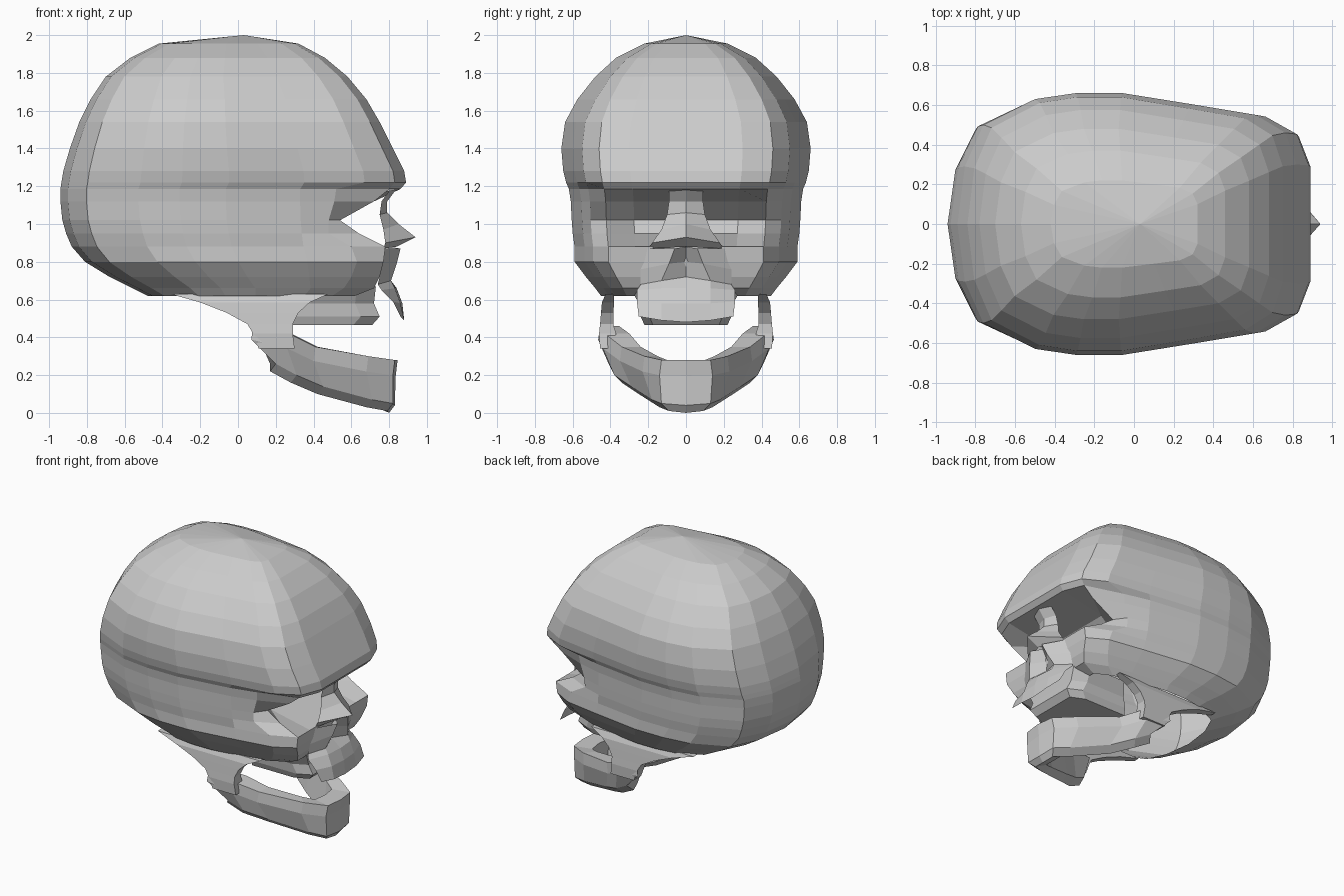
import bpy, bmesh


def make(name, rings, closed=True, caps=True, tip=None):
    """Skin a list of equal-length point rows into one flat-shaded object."""
    bm = bmesh.new()
    vs = [[bm.verts.new(p) for p in r] for r in rings]
    n = len(vs[0])
    for a, b in zip(vs, vs[1:]):
        for i in range(n if closed else n - 1):
            j = (i + 1) % n
            bm.faces.new((a[i], a[j], b[j], b[i]))
    if caps:
        bm.faces.new(vs[-1])
        bm.faces.new(vs[0])
    if tip is not None:
        t = bm.verts.new(tip)
        for i in range(n):
            bm.faces.new((t, vs[0][i], vs[0][(i + 1) % n]))
    bmesh.ops.recalc_face_normals(bm, faces=bm.faces[:])
    me = bpy.data.meshes.new(name)
    bm.to_mesh(me)
    bm.free()
    ob = bpy.data.objects.new(name, me)
    bpy.context.collection.objects.link(ob)
    return ob


def mirror_row(half):
    """Half row starting on y = 0 -> full row across the face."""
    return [(x, -y, z) for x, y, z in half[:0:-1]] + list(half)


# Cranium: one rounded-rectangle plan scaled per level, clipped at the face,
# open underneath
plan = [(.89, 0), (.89, .30), (.83, .46), (.67, .55), (.35, .60), (-.05, .66),
        (-.30, .66), (-.52, .63), (-.80, .50), (-.90, .29), (-.94, 0)]
loop = plan + [(x, -y) for x, y in plan[-2:0:-1]]
# z, back x, front x, half width, face clip x, socket depth, temple clip x
levels = [
    (1.955, -.42, .32, .22, 9, 0, 9), (1.88, -.57, .46, .37, 9, 0, 9),
    (1.78, -.70, .58, .48, 9, 0, 9), (1.66, -.78, .68, .575, 9, 0, 9),
    (1.54, -.84, .75, .64, 9, 0, 9), (1.40, -.89, .82, .66, 9, 0, 9),
    (1.28, -.925, .88, .65, 9, 0, 9), (1.22, -.935, .89, .635, 9, 0, 9),
    (1.185, -.94, .86, .62, 9, 0, .52), (1.12, -.94, .86, .61, .72, .20, .51),
    (1.02, -.93, .86, .605, .54, .14, .48), (.95, -.91, .86, .60, .64, .18, .48),
    (.88, -.88, .86, .59, .78, 0, .60), (.80, -.81, .86, .59, .77, 0, .63),
    (.72, -.68, .82, .53, .75, 0, .60), (.66, -.56, .78, .48, .72, 0, .56),
    (.62, -.48, .70, .45, .62, 0, .50)]
rings = []
for z, x0, x1, w, clip, deep, temple in levels:
    ring = []
    for px, py in loop:
        x = x0 + (px + .94) / 1.83 * (x1 - x0)
        c = clip - (deep if px > .8 and abs(py) < .4 else 0)
        if px < .8:
            c = temple
        ring.append((min(x, c), py / .66 * w, z))
    rings.append(ring)
make("cranium", rings, caps=False, tip=(.03, 0, 2.0))

# Nasal bridge
nose = [[(.85, 0, 1.20), (.82, .09, 1.20)], [(.79, 0, 1.12), (.76, .09, 1.12)],
        [(.79, 0, 1.06), (.75, .10, 1.05)], [(.85, 0, 1.00), (.77, .13, .97)],
        [(.94, 0, .93), (.78, .18, .90)], [(.84, 0, .88), (.77, .20, .87)]]
make("nasal_bridge", [mirror_row(r) for r in nose], False, False)

# Nasal opening and upper front teeth
upper = [[(.80, 0, .88), (.86, .06, .87), (.77, .22, .87)],
         [(.76, 0, .80), (.84, .09, .79), (.76, .24, .76)],
         [(.77, 0, .72), (.81, .13, .70), (.74, .24, .68)],
         [(.84, 0, .66), (.83, .13, .66), (.76, .26, .65)],
         [(.87, 0, .58), (.86, .13, .58), (.82, .26, .59)],
         [(.88, 0, .48), (.88, .13, .49), (.86, .25, .51)]]
make("upper_teeth", [mirror_row(r) for r in upper], False, False)

# Upper jaw block behind the teeth
block = [(.67, .34, .73, .30), (.58, .30, .72, .25), (.51, .28, .75, .24),
         (.465, .27, .71, .22)]
make("upper_jaw", [[(b, -w, z), (f - .1, -w, z), (f, -w * .8, z), (f, w * .8, z),
                    (f - .1, w, z), (b, w, z)] for z, b, f, w in block])

# Lower jaw: sections swept round the chin
# top x, y, top z, bottom z, bottom x, bottom y, inset x, inset y
stations = [(.855, 0, .28, .0, .80, 0, .14, 0),
            (.84, .13, .28, .01, .79, .09, .14, .03),
            (.70, .22, .30, .03, .68, .14, .08, .07),
            (.42, .34, .35, .10, .42, .25, 0, .10),
            (.28, .43, .42, .16, .28, .34, 0, .13),
            (.09, .455, .46, .22, .17, .37, 0, .10)]


def section(s, side):
    x, y, t, b, xb, yb, dx, dy = s
    m = b + (t - b) * .7
    pts = [(x - dx, y - dy, t), (x - .01, y, t), (x - .02, y + .01, m),
           (xb + .03, yb + .04, b + .04), (xb, yb, b),
           (xb - dx * .6, max(yb - dy * .5, 0), b + .04)]
    if y == 0:
        pts = [(px, 0, pz) for px, _, pz in pts]
    return [(px, side * py, pz) for px, py, pz in pts]


make("lower_jaw", [section(s, -1) for s in stations[:0:-1]]
     + [section(s, 1) for s in stations])

# Jaw branches rising to the cranium sides
branch = [(.34, .11, .30, .37, .455), (.42, .08, .29, .37, .46),
          (.47, .05, .29, .385, .455), (.53, -.06, .32, .385, .45),
          (.585, -.20, .38, .38, .445), (.63, -.36, .48, .38, .425)]
for side, name in ((-1, "jaw_branch_near"), (1, "jaw_branch_far")):
    make(name, [[(a, side * i, z), (b, side * i, z), (b, side * o, z),
                 (a, side * o, z)] for z, a, b, i, o in branch])
